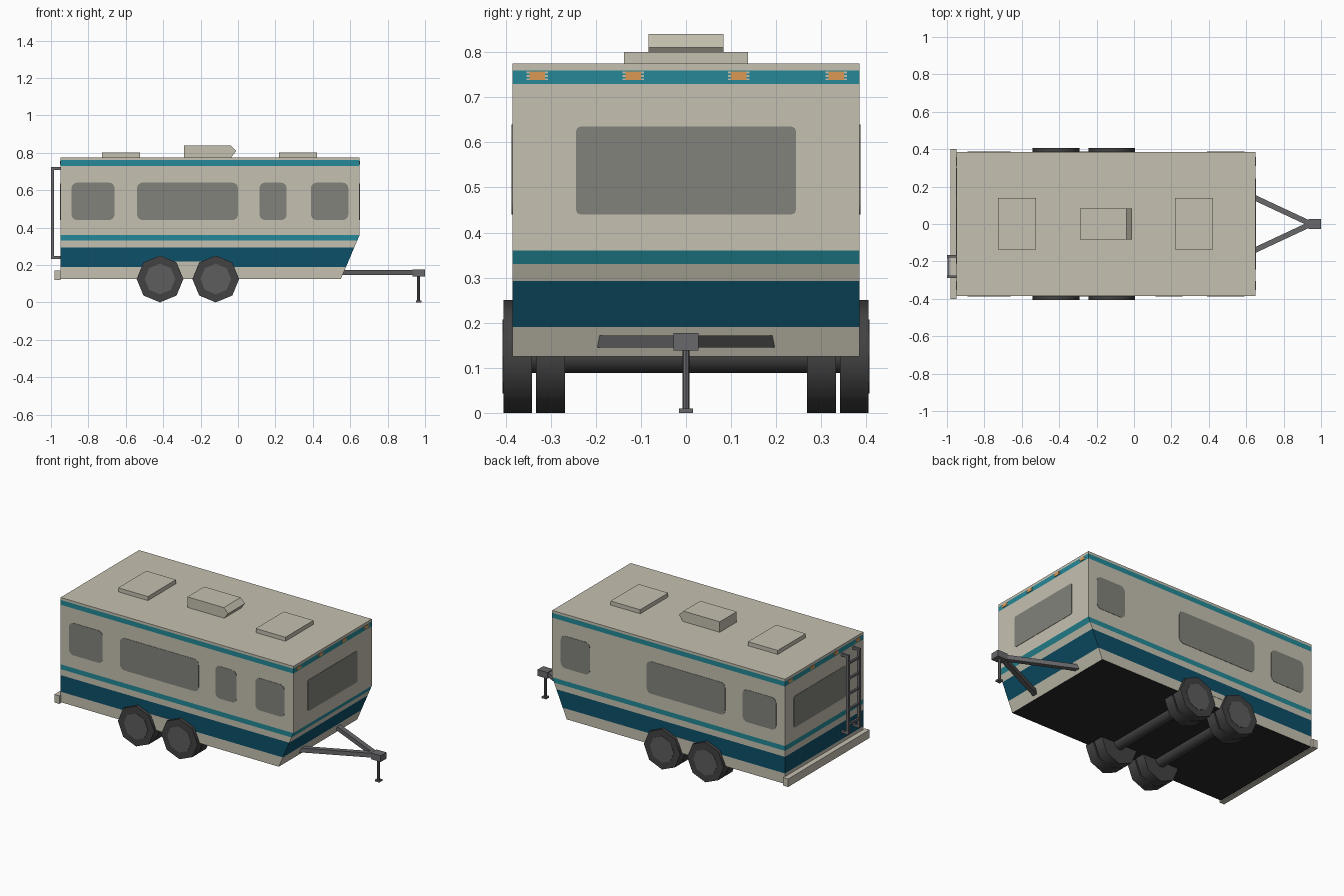
import bpy, bmesh, math
from mathutils import Vector

if "Cube" in bpy.data.objects:
    bpy.data.objects.remove(bpy.data.objects["Cube"])


def material(name, rgb):
    m = bpy.data.materials.new(name)
    m.diffuse_color = (*rgb, 1)
    m.use_nodes = True
    m.node_tree.nodes["Principled BSDF"].inputs["Base Color"].default_value = m.diffuse_color
    return m


beige = material("beige", (0.56, 0.53, 0.44))
teal = material("teal", (0.018, 0.25, 0.31))
navy = material("navy", (0.004, 0.08, 0.14))
glass = material("window_grey", (0.225, 0.225, 0.2))
black = material("floor_black", (0.02, 0.02, 0.02))
rubber = material("tyre_dark", (0.055, 0.055, 0.055))
hubgrey = material("hub_grey", (0.11, 0.11, 0.11))
steel = material("steel_grey", (0.14, 0.14, 0.15))
orange = material("orange", (0.7, 0.32, 0.09))


def prism(name, pts, axis, lo, hi, mat):
    """Extrude a 2D outline along an axis from lo to hi."""
    def place(p, d):
        return {'x': (d, p[0], p[1]), 'y': (p[0], d, p[1]), 'z': (p[0], p[1], d)}[axis]
    bm = bmesh.new()
    a = [bm.verts.new(place(p, lo)) for p in pts]
    b = [bm.verts.new(place(p, hi)) for p in pts]
    bm.faces.new(a)
    bm.faces.new(b)
    n = len(pts)
    for i in range(n):
        bm.faces.new((a[i], a[(i + 1) % n], b[(i + 1) % n], b[i]))
    bmesh.ops.recalc_face_normals(bm, faces=bm.faces[:])
    me = bpy.data.meshes.new(name)
    bm.to_mesh(me)
    bm.free()
    me.materials.append(mat)
    ob = bpy.data.objects.new(name, me)
    bpy.context.collection.objects.link(ob)
    return ob


def rect(u0, u1, v0, v1):
    return [(u0, v0), (u1, v0), (u1, v1), (u0, v1)]


def rounded(u0, u1, v0, v1, r=0.03, seg=4):
    pts = []
    for k, (u, v) in enumerate(rect(u0 + r, u1 - r, v0 + r, v1 - r)):
        for i in range(seg + 1):
            t = math.pi + (k + i / seg) * math.pi / 2
            pts.append((u + r * math.cos(t), v + r * math.sin(t)))
    return pts


def ring(u, v, r, n):
    return [(u + r * math.cos(2 * math.pi * i / n), v + r * math.sin(2 * math.pi * i / n))
            for i in range(n)]


def box(name, x, y, z, mat):
    return prism(name, rect(*x, *y), 'z', *z, mat)


# Body shell, cut at the stripe heights and coloured by height
body = prism("body", [(-0.95, 0.125), (0.55, 0.125), (0.65, 0.36), (0.65, 0.775), (-0.95, 0.775)],
             'y', -0.385, 0.385, beige)
for m in (teal, navy, black):
    body.data.materials.append(m)
bm = bmesh.new()
bm.from_mesh(body.data)
for z in (0.19, 0.293, 0.33, 0.36, 0.73, 0.76):
    bmesh.ops.bisect_plane(bm, geom=bm.verts[:] + bm.edges[:] + bm.faces[:],
                           plane_co=Vector((0, 0, z)), plane_no=Vector((0, 0, 1)))
bm.normal_update()
for f in bm.faces:
    z = f.calc_center_median().z
    if f.normal.z < -0.9:
        f.material_index = 3
    elif f.normal.z > 0.9:
        f.material_index = 0
    elif 0.33 < z < 0.36 or 0.73 < z < 0.76:
        f.material_index = 1
    elif 0.19 < z < 0.293:
        f.material_index = 2
bm.to_mesh(body.data)
bm.free()

# Windows on the sides (the door window is on the front side only)
T = 0.002
for x0, x1, both in ((-0.89, -0.66, True), (-0.54, 0, True), (0.39, 0.59, True), (0.115, 0.26, False)):
    prism("side_window", rounded(x0, x1, 0.44, 0.64), 'y', -0.385 - T, -0.384, glass)
    if both:
        prism("side_window", rounded(x0, x1, 0.44, 0.64), 'y', 0.384, 0.385 + T, glass)

# End windows
prism("nose_window", rounded(-0.244, 0.244, 0.44, 0.635, 0.01, 2), 'x', 0.649, 0.65 + T, glass)
prism("rear_window", rounded(-0.21, 0.30, 0.44, 0.635, 0.01, 2), 'x', -0.95 - T, -0.949, glass)

# Marker lights on both ends
for x, s in ((0.65, 1), (-0.95, -1)):
    for y in (-0.33, -0.117, 0.117, 0.333):
        for z in (0.74, 0.7475, 0.755):
            prism("marker_trim", rect(y - 0.024, y + 0.024, z - 0.002, z + 0.002), 'x', x, x + s * 0.002, beige)
        prism("marker_light", rect(y - 0.017, y + 0.017, 0.738, 0.757), 'x', x, x + s * 0.003, orange)

# Roof hatches and air conditioner
for x in (-0.625, 0.32):
    box("roof_hatch", (x - 0.102, x + 0.102), (-0.137, 0.138), (0.77, 0.8), beige)
prism("roof_air_unit", [(-0.29, 0.77), (-0.04, 0.77), (-0.01, 0.81), (-0.04, 0.84), (-0.29, 0.84)],
      'y', -0.083, 0.083, beige)

# Rear bumper
box("rear_bumper", (-0.982, -0.948), (-0.4, 0.4), (0.12, 0.17), beige)

# Ladder
for y in (-0.282, -0.172):
    box("ladder_rail", (-1.0, -0.984), (y - 0.007, y + 0.007), (0.232, 0.725), steel)
    for z in (0.24, 0.717):
        box("ladder_bracket", (-0.99, -0.948), (y - 0.007, y + 0.007), (z - 0.008, z + 0.008), steel)
for i in range(5):
    z = 0.29 + i * 0.095
    box("ladder_rung", (-0.998, -0.986), (-0.28, -0.174), (z - 0.006, z + 0.006), steel)

# Wheels: paired eight-sided tyres on two axles
for x in (-0.417, -0.119):
    cz, r = 0.125, 0.125
    axle = prism("axle", ring(x, cz, 0.036, 12), 'y', -0.345, 0.345, rubber)
    axle.data.shade_smooth()
    axle.data.set_sharp_from_angle(angle=math.radians(50))
    for s in (-1, 1):
        for part, y0, y1 in (("outer_tyre", 0.342, 0.405), ("inner_tyre", 0.268, 0.333)):
            tyre = prism(part, ring(x, cz, r, 8), 'y', s * y0, s * y1, rubber)
            tyre.data.shade_smooth()
            tyre.data.set_sharp_from_angle(angle=math.radians(50))
        prism("hub", ring(x, cz, 0.082, 8), 'y', s * 0.4, s * 0.407, hubgrey)

# Wheel arch panels between the wheels
for s in (-1, 1):
    prism("arch_panel", [(-0.34, 0.186), (-0.196, 0.186), (-0.196, 0.218), (-0.34, 0.218)], 'y', s * 0.38, s * 0.387, beige)

# Tow frame, coupler and jack
for s in (-1, 1):
    prism("tow_beam", [(0.552, s * 0.2), (0.95, s * 0.014), (0.95, s * -0.018), (0.552, s * 0.168)],
          'z', 0.145, 0.172, steel)
box("coupler", (0.932, 1.0), (-0.028, 0.028), (0.138, 0.177), steel)
prism("jack_post", ring(0.966, 0, 0.008, 8), 'z', 0.005, 0.14, steel)
box("jack_foot", (0.951, 0.981), (-0.015, 0.015), (0, 0.01), steel)
